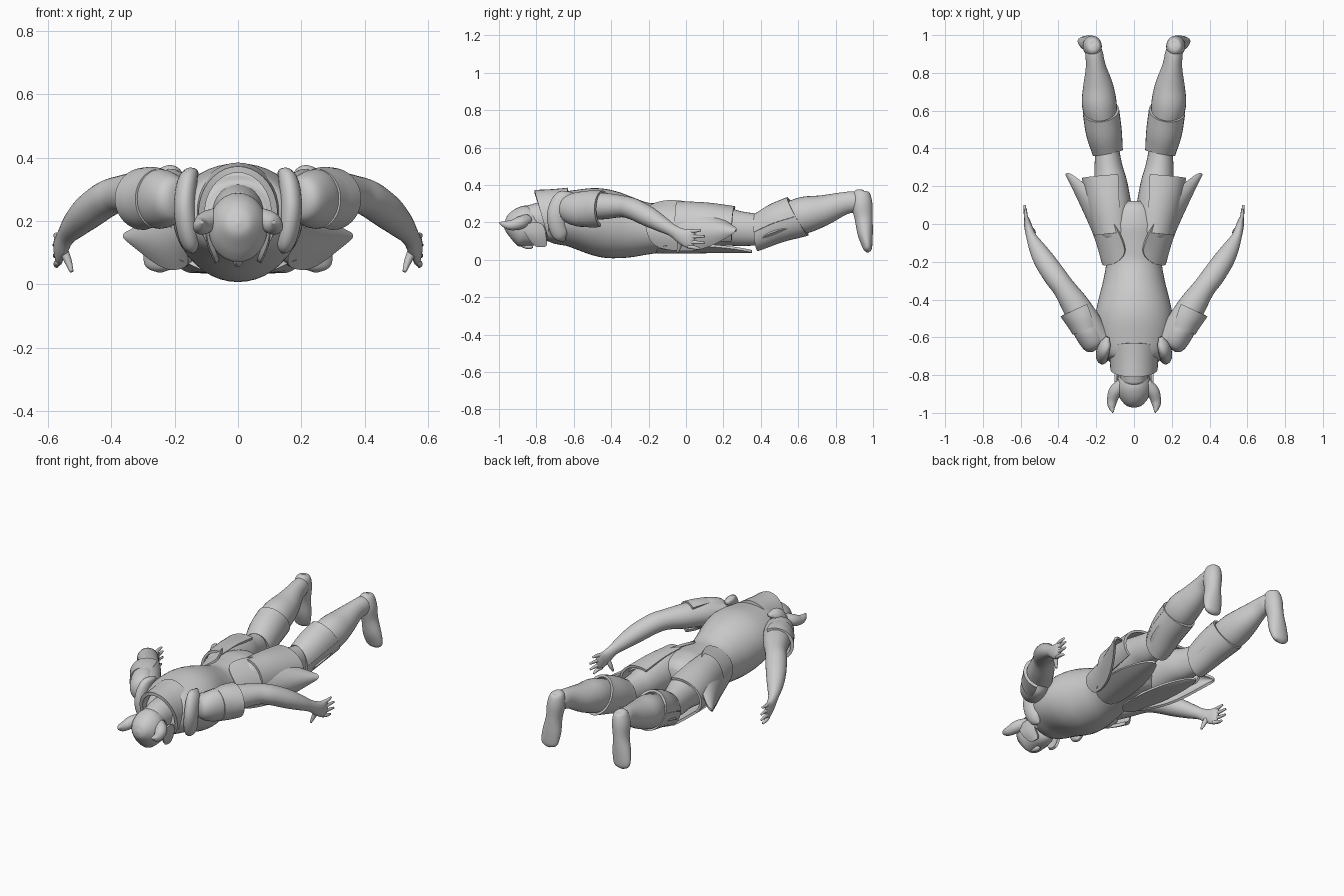
import bpy
import bmesh
from math import sin, cos, radians
from mathutils import Vector


def finish(name, bm, mirror=False, subsurf=0, thick=0.0):
    """Turn a bmesh into a smooth object with the wanted modifiers."""
    bmesh.ops.recalc_face_normals(bm, faces=bm.faces)
    for f in bm.faces:
        f.smooth = True
    me = bpy.data.meshes.new(name)
    bm.to_mesh(me)
    bm.free()
    ob = bpy.data.objects.new(name, me)
    bpy.context.collection.objects.link(ob)
    if subsurf:
        m = ob.modifiers.new("Subsurf", 'SUBSURF')
        m.levels = m.render_levels = subsurf
    if thick:
        m = ob.modifiers.new("Solidify", 'SOLIDIFY')
        m.thickness = thick
        m.offset = 0
    if mirror:
        ob.modifiers.new("Mirror", 'MIRROR')
    if thick:
        m = ob.modifiers.new("Crisp", 'EDGE_SPLIT')
        m.split_angle = radians(50)
    return ob


def spline(pts, steps=5):
    """Catmull-Rom interpolation of tuples of any length."""
    p = [tuple(2 * a - b for a, b in zip(pts[0], pts[1]))] + list(pts)
    p.append(tuple(2 * a - b for a, b in zip(pts[-1], pts[-2])))
    out = []
    for i in range(1, len(p) - 2):
        for s in range(steps):
            t = s / steps
            out.append([0.5 * (2 * b + (c - a) * t + (2 * a - 5 * b + 4 * c - d) * t * t
                               + (3 * b - a - 3 * c + d) * t ** 3)
                        for a, b, c, d in zip(*p[i - 1:i + 3])])
    out.append(list(pts[-1]))
    return out


def tube(name, pts, up=(0, 0, 1), arc=None, mirror=False, n=28, thick=0.014, shear=0.0):
    """Loft of ellipses (x, y, z, side radius, up radius); arc makes an open shell."""
    rings = spline(pts)
    a0, a1 = arc or (0, 360)
    count = n + 1 if arc else n
    up = Vector(up)
    bm = bmesh.new()
    rows = []
    for i, r in enumerate(rings):
        t = (Vector(rings[min(i + 1, len(rings) - 1)][:3]) - Vector(rings[max(i - 1, 0)][:3])).normalized()
        side = t.cross(up).normalized()
        v = side.cross(t)
        row = []
        for k in range(count):
            a = radians(a0 + (a1 - a0) * k / n)
            push = t * shear * (sin(a) - 1) * (i / (len(rings) - 1) - 0.6)
            row.append(bm.verts.new(Vector(r[:3]) + side * cos(a) * max(r[3], .001)
                                    + v * sin(a) * max(r[4], .001) + push))
        rows.append(row)
    for r0, r1 in zip(rows, rows[1:]):
        for k in range(n):
            j = (k + 1) % count
            bm.faces.new((r0[k], r0[j], r1[j], r1[k]))
    if not arc:
        bm.faces.new(rows[0])
        bm.faces.new(rows[-1])
    return finish(name, bm, mirror, thick=thick if arc else 0)


def plate(name, rows, thick=0.014):
    """Curved, mirrored armour plate from a small control grid."""
    bm = bmesh.new()
    vs = [[bm.verts.new(p) for p in r] for r in rows]
    for r0, r1 in zip(vs, vs[1:]):
        for k in range(len(r0) - 1):
            bm.faces.new((r0[k], r0[k + 1], r1[k + 1], r1[k]))
    return finish(name, bm, True, 3, thick)


# Torso, belly down
tube("torso", [(0, -.75, .23, .08, .08), (0, -.71, .22, .15, .13), (0, -.62, .22, .195, .15),
               (0, -.5, .208, .205, .177), (0, -.4, .187, .188, .18), (0, -.3, .172, .163, .162),
               (0, -.2, .167, .148, .138), (0, -.1, .175, .165, .13), (0, 0, .178, .17, .132),
               (0, .08, .185, .13, .11), (0, .12, .185, .06, .07)], n=40)

# Head, neck and face details
tube("neck", [(0, -.84, .21, .07, .08), (0, -.76, .22, .08, .09), (0, -.66, .22, .09, .1)])
tube("head", [(0, -.972, .195, .005, .005), (0, -.958, .193, .045, .045), (0, -.91, .188, .082, .092),
              (0, -.86, .178, .093, .112), (0, -.8, .155, .08, .085), (0, -.755, .14, .055, .06),
              (0, -.735, .14, .015, .02)])
tube("nose", [(0, -.88, .08, .008, .012), (0, -.84, .07, .014, .014), (0, -.82, .075, .012, .01)])
tube("horn", [(.06, -.85, .215, .035, .03), (.098, -.885, .198, .035, .034), (.115, -.93, .185, .028, .028),
              (.118, -.965, .188, .02, .02), (.112, -.998, .198, .004, .004)], mirror=True)
plate("cheek_guard", [[(.09, -.88, .19), (.1, -.82, .2), (.09, -.76, .2)],
                      [(.095, -.86, .14), (.1, -.8, .13), (.09, -.75, .13)],
                      [(.06, -.81, .07), (.07, -.77, .07), (.06, -.74, .07)]])

# Collar wrapping the back of the neck
tube("collar", [(0, -.81, .225, .115, .138), (0, -.72, .225, .12, .142), (0, -.63, .225, .13, .15)],
     arc=(-45, 225), shear=.07, thick=.02)

# Shoulder armour
tube("neck_plate", [(.14, -.6, .35, .01, .01), (.158, -.655, .33, .03, .045), (.168, -.69, .26, .034, .05),
                    (.163, -.69, .19, .034, .048), (.15, -.67, .13, .028, .04), (.14, -.65, .1, .004, .005)],
     up=(0, 1, 0), mirror=True)
tube("shoulder_cap", [(.19, -.66, .27, .01, .01), (.2, -.645, .27, .06, .065), (.235, -.58, .27, .075, .092),
                      (.265, -.52, .27, .07, .088), (.28, -.48, .27, .04, .05)], mirror=True)
tube("shoulder_flap", [(.25, -.56, .27, .07, .085), (.27, -.5, .27, .085, .092), (.295, -.445, .27, .095, .09)],
     arc=(-75, 120), mirror=True, thick=.018)

# Arms and hands
tube("arm", [(.17, -.62, .26, .06, .07), (.25, -.53, .285, .08, .075), (.31, -.43, .287, .073, .07),
             (.37, -.34, .285, .06, .058), (.415, -.28, .27, .06, .057), (.47, -.2, .23, .056, .054),
             (.512, -.13, .19, .044, .043), (.542, -.07, .155, .028, .033), (.558, -.02, .125, .022, .042),
             (.567, .02, .112, .016, .05), (.571, .045, .108, .006, .035)], mirror=True)
for i, (dz, tip) in enumerate([(.04, (.574, .08, .158)), (.013, (.58, .1, .125)),
                               (-.013, (.579, .098, .09)), (-.038, (.572, .075, .058))]):
    z = .11 + dz
    tube("finger_%d" % (i + 1), [(.565, .01, z, .011, .011), (.573, .045, (z + tip[2]) / 2, .01, .01),
                                 (*tip, .006, .006)], mirror=True, n=12)
tube("thumb", [(.552, -.03, .11, .015, .016), (.537, -.035, .075, .012, .013), (.525, -.045, .04, .006, .006)],
     up=(0, 1, 0), mirror=True, n=12)

# Legs and feet
tube("leg", [(.09, -.1, .18, .05, .08), (.1, -.05, .18, .085, .12), (.115, .06, .183, .105, .122),
             (.122, .2, .178, .09, .103), (.135, .3, .165, .075, .092), (.145, .42, .165, .062, .083),
             (.165, .52, .205, .075, .088), (.183, .63, .238, .092, .098), (.19, .73, .263, .08, .083),
             (.203, .84, .3, .052, .061), (.212, .91, .31, .046, .055), (.215, .95, .31, .03, .04)], mirror=True)
tube("foot", [(.213, .94, .375, .004, .004), (.214, .938, .36, .036, .042), (.22, .94, .3, .05, .056),
              (.227, .95, .22, .046, .048), (.236, .958, .14, .056, .041), (.244, .968, .08, .055, .029),
              (.246, .972, .052, .042, .02), (.246, .973, .038, .006, .004)], up=(0, 1, 0), mirror=True)
tube("knee_band", [(.145, .41, .162, .074, .088), (.16, .49, .198, .088, .1), (.172, .575, .225, .09, .108)],
     arc=(0, 359.9), mirror=True, shear=-.06)
plate("knee_guard", [[(.08, .39, .12), (.145, .4, .065), (.22, .39, .12)],
                     [(.07, .46, .14), (.16, .46, .06), (.25, .46, .15)],
                     [(.09, .58, .18), (.175, .62, .12), (.26, .58, .19)]])

# Hip armour: long side leaf, rear thigh shell, front thigh plate
plate("hip_leaf", [[(.03, -.16, .305), (.11, -.22, .27), (.18, -.22, .17), (.14, -.18, .07)],
                   [(.07, -.06, .32), (.17, -.06, .255), (.215, -.07, .15), (.17, -.07, .05)],
                   [(.14, .08, .29), (.235, .07, .225), (.275, .06, .14), (.22, .05, .045)],
                   [(.23, .19, .215), (.3, .18, .195), (.32, .17, .145), (.28, .16, .085)],
                   [(.335, .27, .165), (.355, .27, .16), (.36, .265, .15), (.345, .25, .14)]])
tube("thigh_shell", [(.105, -.05, .18, .1, .125), (.12, .1, .178, .12, .122), (.132, .255, .172, .138, .108)],
     arc=(-40, 110), mirror=True)
plate("front_thigh_plate", [[(.01, -.16, .045), (.09, -.16, .035), (.18, -.15, .09)],
                            [(.02, .06, .045), (.12, .06, .035), (.21, .06, .08)],
                            [(.06, .22, .05), (.13, .24, .035), (.2, .22, .07)],
                            [(.12, .34, .05), (.145, .36, .04), (.17, .34, .05)]])
